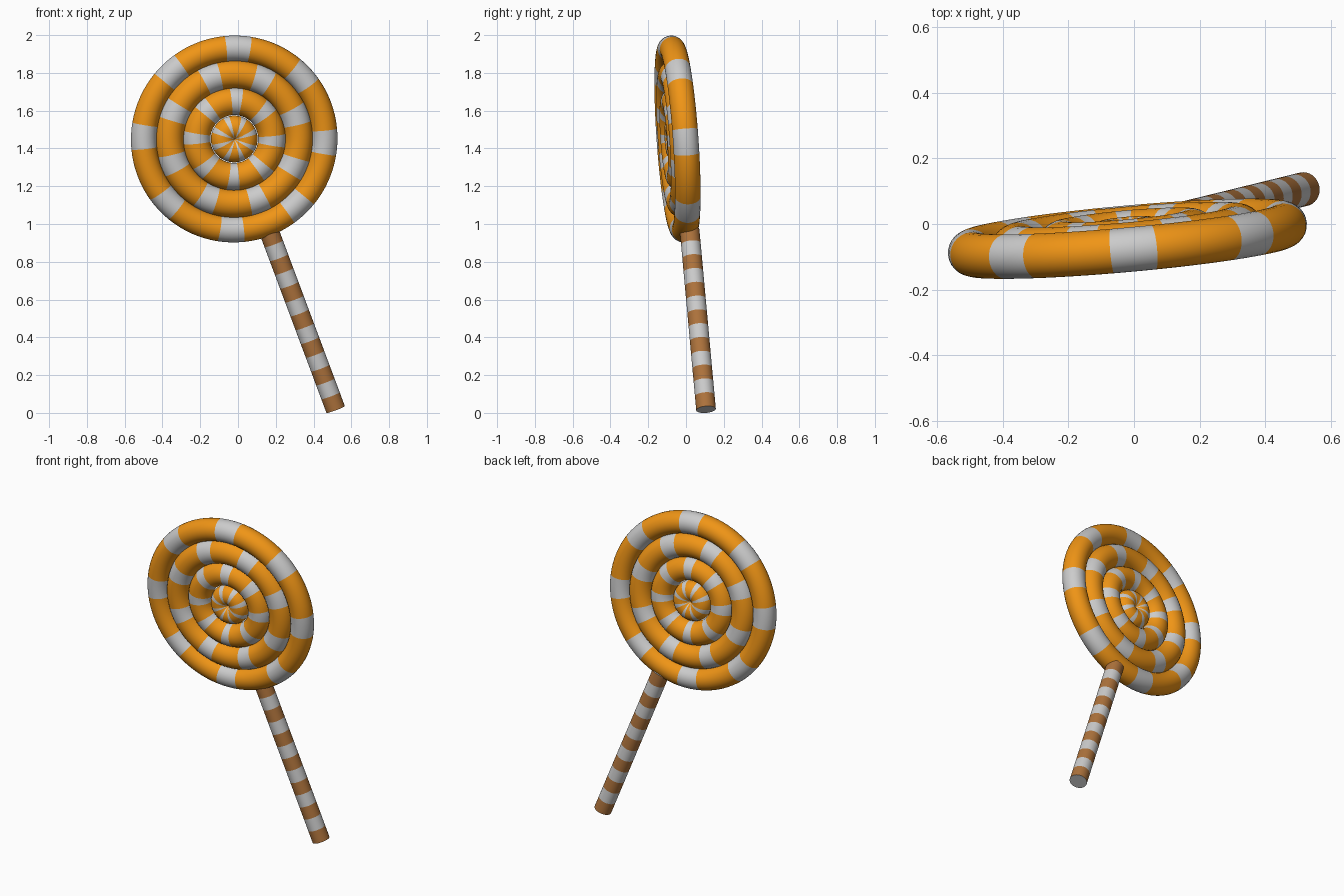
import bpy, bmesh, math
from mathutils import Vector, Matrix

if "Cube" in bpy.data.objects:
    bpy.data.objects.remove(bpy.data.objects["Cube"])

def material(name, rgb):
    m = bpy.data.materials.new(name)
    m.diffuse_color = (*rgb, 1)
    m.use_nodes = True
    m.node_tree.nodes["Principled BSDF"].inputs["Base Color"].default_value = m.diffuse_color
    return m

orange = material("orange", (0.87, 0.30, 0.008))
brown = material("brown", (0.42, 0.17, 0.045))
pale = material("pale", (0.6, 0.6, 0.6))

def frame(origin, z, x_hint):
    """Matrix whose local z is z and local x lies close to x_hint."""
    z = z.normalized()
    x = (x_hint - z * x_hint.dot(z)).normalized()
    y = z.cross(x)
    return Matrix.Translation(origin) @ Matrix((x, y, z)).transposed().to_4x4()

# Candy disc: four concentric striped rings, leaning slightly
t = math.radians(-2)
disc = frame(Vector((-0.02, -0.045, 1.45)), Vector((0.09, -1, -0.07)),
             Vector((math.cos(t), 0, math.sin(t))))

def candy_ring(name, major, minor, offset):
    bpy.ops.mesh.primitive_torus_add(major_radius=major, minor_radius=minor,
                                     major_segments=96, minor_segments=28)
    ob = bpy.context.object
    ob.name = name
    ob.data.materials.append(orange)
    ob.data.materials.append(pale)
    for p in ob.data.polygons:
        # mean of vertex directions, so faces crossing the axis still get a proper angle
        xs = [ob.data.vertices[i].co for i in p.vertices]
        far = max(abs(v.xy.length) for v in xs)
        a = math.degrees(math.atan2(p.center.y, p.center.x)) if far > 1e-6 else 0
        d = (a - offset + 22.5) % 45 - 22.5
        p.material_index = 1 if abs(d) < 7.5 else 0
        p.use_smooth = True
    ob.matrix_world = disc

candy_ring("outer_ring", 0.481, 0.068, 0)
candy_ring("second_ring", 0.343, 0.074, 22.5)
candy_ring("third_ring", 0.20, 0.073, 0)
candy_ring("centre_swirl", 0.061, 0.063, 22.5)

# Stick: straight tube of alternating bands with flat ends
bottom, top = Vector((0.517, 0.106, 0.018)), Vector((0.162, 0.019, 0.968))
BANDS, SIDES, R = 13, 32, 0.052
length = (top - bottom).length
bm = bmesh.new()
rings = [[bm.verts.new((R * math.cos(k * math.tau / SIDES), R * math.sin(k * math.tau / SIDES),
                        length * i / BANDS)) for k in range(SIDES)] for i in range(BANDS + 1)]
for i in range(BANDS):
    for k in range(SIDES):
        j = (k + 1) % SIDES
        f = bm.faces.new((rings[i][k], rings[i][j], rings[i + 1][j], rings[i + 1][k]))
        f.material_index = i % 2
        f.smooth = True
for cap in (rings[0][::-1], rings[-1]):
    bm.faces.new(cap).material_index = 1
me = bpy.data.meshes.new("stick")
bm.to_mesh(me)
bm.free()
me.materials.append(brown)
me.materials.append(pale)
stick = bpy.data.objects.new("stick", me)
bpy.context.collection.objects.link(stick)
stick.matrix_world = frame(bottom, top - bottom, Vector((1, 0, 0)))
bpy.ops.object.select_all(action='DESELECT')
stick.select_set(True)
bpy.context.view_layer.objects.active = stick
bpy.ops.object.shade_smooth_by_angle(angle=math.radians(40))
